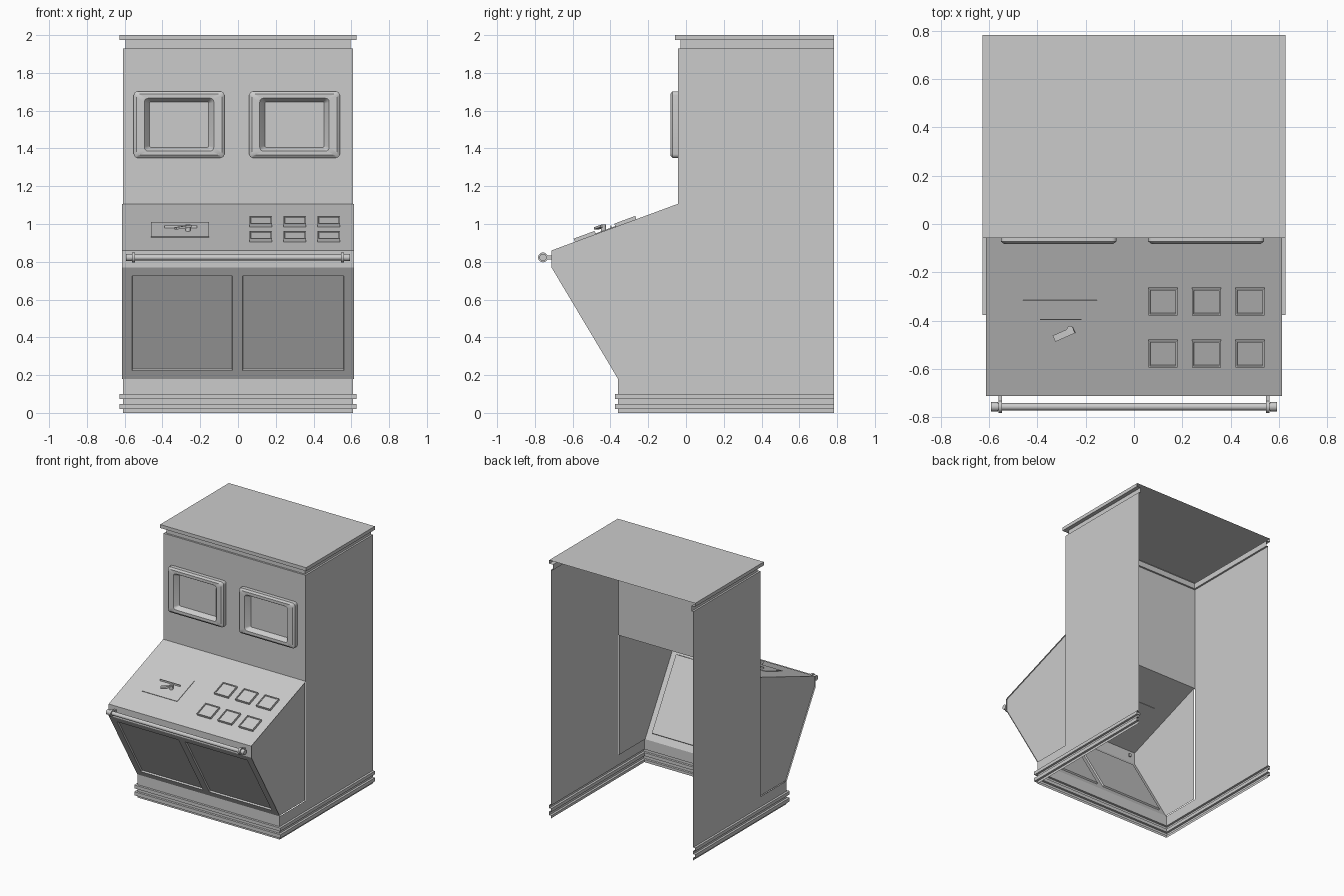
import bpy, bmesh
from math import atan2, cos, pi, radians, sin
from mathutils import Matrix, Vector

cube = bpy.data.objects.get("Cube")
if cube:
    bpy.data.objects.remove(cube, do_unlink=True)

grey = bpy.data.materials.new("plain grey")
grey.use_nodes = True
grey.diffuse_color = (0.6, 0.6, 0.6, 1)
grey.node_tree.nodes["Principled BSDF"].inputs["Base Color"].default_value = (0.6, 0.6, 0.6, 1)

HALF, WEDGE_HALF = 0.61, 0.613
BACK, WALL, BASE = 0.783, -0.042, -0.36
LIP, LIP_LOW, LIP_TOP = -0.712, 0.77, 0.86
SILL, DECK = 0.18, 1.107
SLOPE = atan2(DECK - LIP_TOP, WALL - LIP)


def finish(name, bm, smooth=False):
    mesh = bpy.data.meshes.new(name)
    bm.to_mesh(mesh)
    bm.free()
    mesh.materials.append(grey)
    obj = bpy.data.objects.new(name, mesh)
    bpy.context.collection.objects.link(obj)
    if smooth:
        bpy.ops.object.select_all(action="DESELECT")
        obj.select_set(True)
        bpy.context.view_layer.objects.active = obj
        bpy.ops.object.shade_smooth_by_angle(angle=radians(35))
    return obj


def face(bm, points):
    return bm.faces.new([bm.verts.new(p) for p in points])


def bridge(bm, loops, closed):
    """Join consecutive point loops with quads and return the vertex rows."""
    rows = [[bm.verts.new(p) for p in loop] for loop in loops]
    for a, b in zip(rows, rows[1:]):
        n = len(a)
        for j in range(n if closed else n - 1):
            k = (j + 1) % n
            bm.faces.new((a[j], a[k], b[k], b[j]))
    return rows


def u_loop(front, out, z):
    """Left, front and right wall line, open at the back."""
    w, f = HALF + out, front - out
    return [(-w, BACK, z), (-w, f, z), (w, f, z), (w, BACK, z)]


def box(bm, size, matrix):
    bmesh.ops.create_cube(bm, size=1, matrix=matrix @ Matrix.Diagonal((*size, 1)))


def rod(bm, radius, length, matrix):
    bmesh.ops.create_cone(bm, cap_ends=True, segments=20, radius1=radius,
                          radius2=radius, depth=length, matrix=matrix)


def on_deck(x, y):
    z = LIP_TOP + (y - LIP) * (DECK - LIP_TOP) / (WALL - LIP)
    return Matrix.Translation((x, y, z)) @ Matrix.Rotation(SLOPE, 4, "X")


# Plinth with two raised mouldings
RIDGE = 0.017
bm = bmesh.new()
profile = [(0, 0)]
for low, high in ((0.02, 0.048), (0.074, 0.1)):
    profile += [(0, low), (RIDGE, low), (RIDGE, high), (0, high)]
profile.append((0, SILL))
bridge(bm, [u_loop(BASE, o, z) for o, z in profile], False)
finish("plinth", bm)

# Cabinet: open back, front wall above the deck, grooved cornice and roof
bm = bmesh.new()
profile = [(0, DECK), (0, 1.93), (-0.014, 1.93), (-0.014, 1.973), (RIDGE, 1.973), (RIDGE, 2)]
rows = bridge(bm, [u_loop(WALL, o, z) for o, z in profile], False)
bm.faces.new(rows[-1])
for s in (1, -1):
    pts = [(s * HALF, WALL, SILL), (s * HALF, BACK, SILL),
           (s * HALF, BACK, DECK), (s * HALF, WALL, DECK)]
    face(bm, pts[::s])
finish("cabinet", bm)

# Console sides with a recessed panel in each
bm = bmesh.new()
outline = [(BASE, SILL), (WALL, SILL), (WALL, DECK), (LIP, LIP_TOP), (LIP, LIP_LOW)]
for s in (1, -1):
    f = face(bm, [(s * WEDGE_HALF, y, z) for y, z in outline][::s])
    bm.normal_update()
    bmesh.ops.inset_region(bm, faces=[f], thickness=0.022)
    bmesh.ops.inset_region(bm, faces=[f], thickness=0.008, depth=-0.01)
finish("console_sides", bm)

# Console lip and sloping deck
bm = bmesh.new()
strip = [(LIP, LIP_LOW), (LIP, LIP_TOP), (WALL, DECK)]
bridge(bm, [[(-WEDGE_HALF, y, z), (WEDGE_HALF, y, z)] for y, z in strip], False)
finish("console_deck", bm)

# Leaning lower front with two recessed panels
bm = bmesh.new()
low, high = Vector((0, BASE, SILL)), Vector((0, LIP, LIP_LOW))
columns = (-WEDGE_HALF, -0.56, -0.03, 0.025, 0.56, WEDGE_HALF)
bridge(bm, [[low.lerp(high, t) + Vector((x, 0, 0)) for x in columns]
            for t in (0, 0.075, 0.925, 1)], False)
bm.faces.ensure_lookup_table()
bm.normal_update()
middle = len(columns) - 1
panels = [bm.faces[middle + i] for i in (1, 3)]
bmesh.ops.inset_individual(bm, faces=panels, thickness=0.003, depth=-0.012)
finish("lower_front", bm)


# Screens in rounded bezels
def rounded(cx, y, hw, hh, r):
    pts = []
    for i, (sx, sz) in enumerate(((1, -1), (1, 1), (-1, 1), (-1, -1))):
        for k in range(5):
            a = (i - 1 + k / 4) * pi / 2
            pts.append((cx + sx * (hw - r) + r * cos(a), y,
                        1.526 + sz * (hh - r) + r * sin(a)))
    return pts


for side, cx in (("right", -0.312), ("left", 0.299)):
    bm = bmesh.new()
    rings = ((WALL, 0.24, 0.176, 0.02), (-0.072, 0.24, 0.176, 0.02),
             (-0.083, 0.226, 0.162, 0.016), (-0.083, 0.184, 0.14, 0.02),
             (-0.078, 0.18, 0.136, 0.02), (-0.046, 0.157, 0.12, 0.008))
    rows = bridge(bm, [rounded(cx, *ring) for ring in rings], True)
    bm.faces.new(rows[-1])
    finish(side + "_screen", bm, smooth=True)

# Six framed push buttons
for r, y in enumerate((-0.318, -0.533)):
    for c in range(3):
        bm = bmesh.new()
        box(bm, (0.12, 0.118, 0.026), on_deck(0.12 + 0.18 * c, y) @ Matrix.Translation((0, 0, 0.005)))
        bm.normal_update()
        top = max(bm.faces, key=lambda f: f.normal.z)
        bmesh.ops.inset_region(bm, faces=[top], thickness=0.01)
        bmesh.ops.inset_region(bm, faces=[top], thickness=0.002, depth=-0.006)
        finish(f"button_{r + 1}_{c + 1}", bm)

# Control plate with upright slot plate and lever
bm = bmesh.new()
box(bm, (0.306, 0.224, 0.008), on_deck(-0.307, -0.42))
finish("control_plate", bm)
bm = bmesh.new()
box(bm, (0.172, 0.005, 0.036), Matrix.Translation((-0.303, -0.396, 0.974)))
finish("slot_plate", bm)
bm = bmesh.new()
box(bm, (0.09, 0.028, 0.012),
    Matrix.Translation((-0.29, -0.457, 0.983)) @ Matrix.Rotation(radians(24), 4, "Z")
    @ Matrix.Rotation(radians(-8), 4, "Y"))
rod(bm, 0.014, 0.045, Matrix.Translation((-0.265, -0.437, 0.974)))
finish("lever", bm, smooth=True)

# Front hand rail with end caps, rings and stems
RAIL_Y, RAIL_Z = -0.757, 0.823
along_x = Matrix.Rotation(pi / 2, 4, "Y")
bm = bmesh.new()
rod(bm, 0.015, 1.17, Matrix.Translation((0, RAIL_Y, RAIL_Z)) @ along_x)
for s in (1, -1):
    rod(bm, 0.019, 0.028, Matrix.Translation((s * 0.578, RAIL_Y, RAIL_Z)) @ along_x)
    rod(bm, 0.026, 0.016, Matrix.Translation((s * 0.554, RAIL_Y, RAIL_Z)) @ along_x)
    box(bm, (0.016, 0.05, 0.022), Matrix.Translation((s * 0.554, -0.725, RAIL_Z)))
finish("hand_rail", bm, smooth=True)
